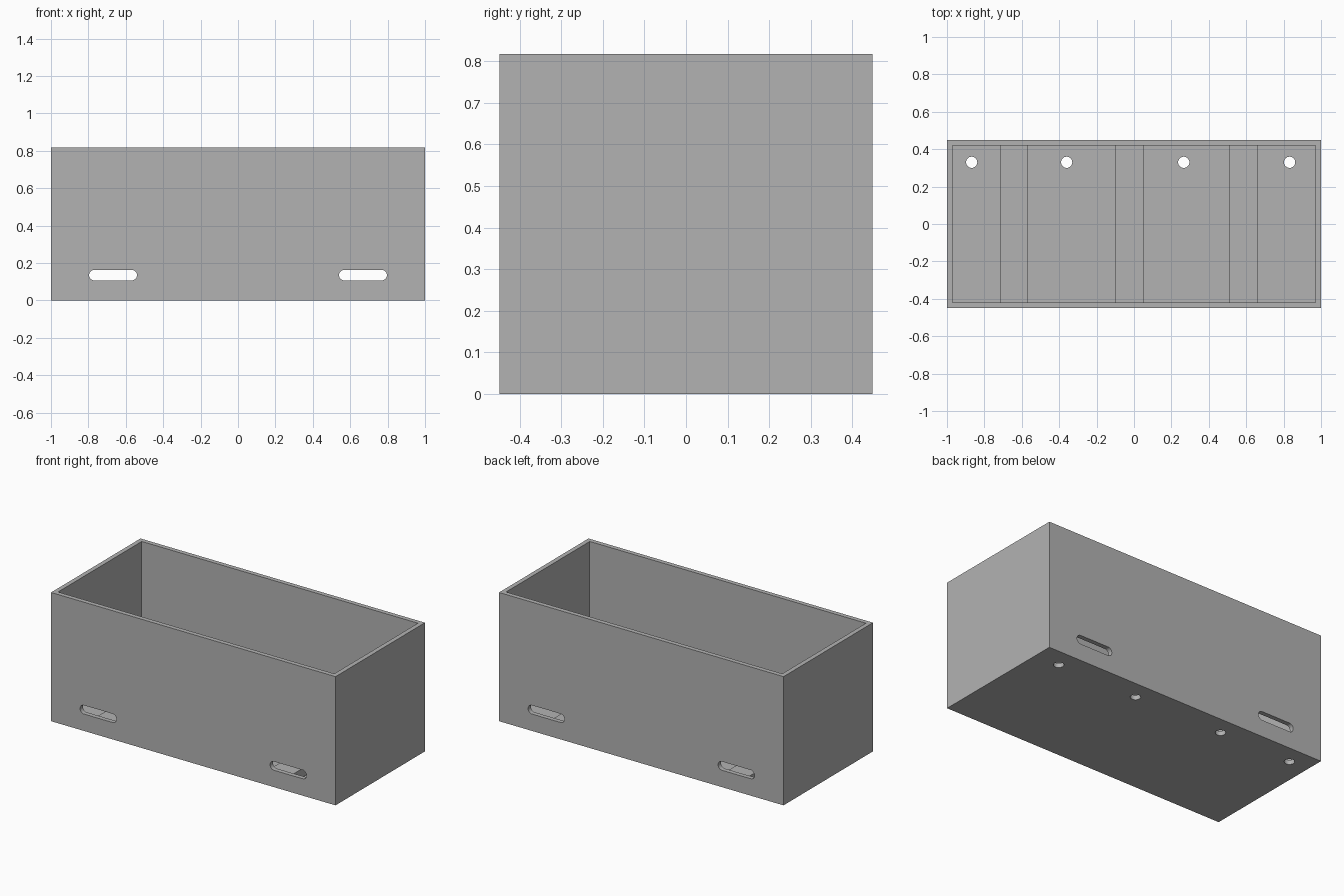
import bpy, bmesh
from mathutils import Matrix

if "Cube" in bpy.data.objects:
    bpy.data.objects.remove(bpy.data.objects["Cube"])

LENGTH, DEPTH, HEIGHT = 2.0, 0.898, 0.818
WALL = 0.029
RIB_TOP = 0.085

grey = bpy.data.materials.new("plain grey")
grey.use_nodes = True
colour = (0.45, 0.45, 0.45, 1)
grey.diffuse_color = colour
grey.node_tree.nodes["Principled BSDF"].inputs["Base Color"].default_value = colour


def make_object(name, bm):
    mesh = bpy.data.meshes.new(name)
    bmesh.ops.recalc_face_normals(bm, faces=bm.faces)
    bm.to_mesh(mesh)
    bm.free()
    obj = bpy.data.objects.new(name, mesh)
    bpy.context.collection.objects.link(obj)
    mesh.materials.append(grey)
    return obj


def box(name, x0, x1, y0, y1, z0, z1):
    bm = bmesh.new()
    centre = ((x0 + x1) / 2, (y0 + y1) / 2, (z0 + z1) / 2)
    size = (x1 - x0, y1 - y0, z1 - z0, 1)
    bmesh.ops.create_cube(bm, size=1, matrix=Matrix.Translation(centre) @ Matrix.Diagonal(size))
    return make_object(name, bm)


def rod(name, centre, radius, length, stretch=0.0, along_y=False):
    """Cylinder, optionally pulled apart in x to a rounded slot shape."""
    bm = bmesh.new()
    bmesh.ops.create_cone(bm, cap_ends=True, segments=32, radius1=radius,
                          radius2=radius, depth=length)
    if stretch:
        bmesh.ops.bisect_plane(bm, geom=bm.verts[:] + bm.edges[:] + bm.faces[:],
                               plane_co=(0, 0, 0), plane_no=(1, 0, 0))
        # Split at the middle and bridge with straight sides
        right = [v for v in bm.verts if v.co.x > 0.0001]
        left = [v for v in bm.verts if v.co.x < -0.0001]
        for verts, step in ((right, stretch), (left, -stretch)):
            for v in verts:
                v.co.x += step
    turn = Matrix.Rotation(1.5707963, 4, 'X') if along_y else Matrix.Identity(4)
    bm.transform(Matrix.Translation(centre) @ turn)
    return make_object(name, bm)


def cut(target, cutter):
    mod = target.modifiers.new("cut", 'BOOLEAN')
    mod.operation = 'DIFFERENCE'
    mod.solver = 'EXACT'
    mod.object = cutter
    bpy.context.view_layer.objects.active = target
    bpy.ops.object.modifier_apply(modifier=mod.name)
    bpy.data.objects.remove(cutter)


# Open box with an inner cavity
hx, hy = LENGTH / 2, DEPTH / 2
planter = box("open_box", -hx, hx, -hy, hy, 0, HEIGHT)
cut(planter, box("cavity", -hx + WALL, hx - WALL, -hy + WALL, hy - WALL, WALL, HEIGHT + 0.1))

# Long slots through the front and back walls
for side in (-1, 1):
    cut(planter, rod("slot", (side * 0.668, 0, 0.135), 0.028, 2, 0.1, True))

# Round drain holes along the back of the floor
for x in (-0.868, -0.36, 0.266, 0.832):
    cut(planter, rod("drain", (x, 0.33, 0), 0.03, 0.2))

# Raised ribs across the floor
for name, x0, x1 in (("left", 0.51, 0.66), ("middle", -0.10, 0.05), ("right", -0.715, -0.57)):
    box(name + "_floor_rib", x0, x1, -hy + WALL, hy - WALL, WALL - 0.005, RIB_TOP)

# Smooth the round cuts, keep the corners sharp
bpy.ops.object.select_all(action='DESELECT')
planter.select_set(True)
bpy.context.view_layer.objects.active = planter
bpy.ops.object.shade_smooth_by_angle(angle=0.6)
